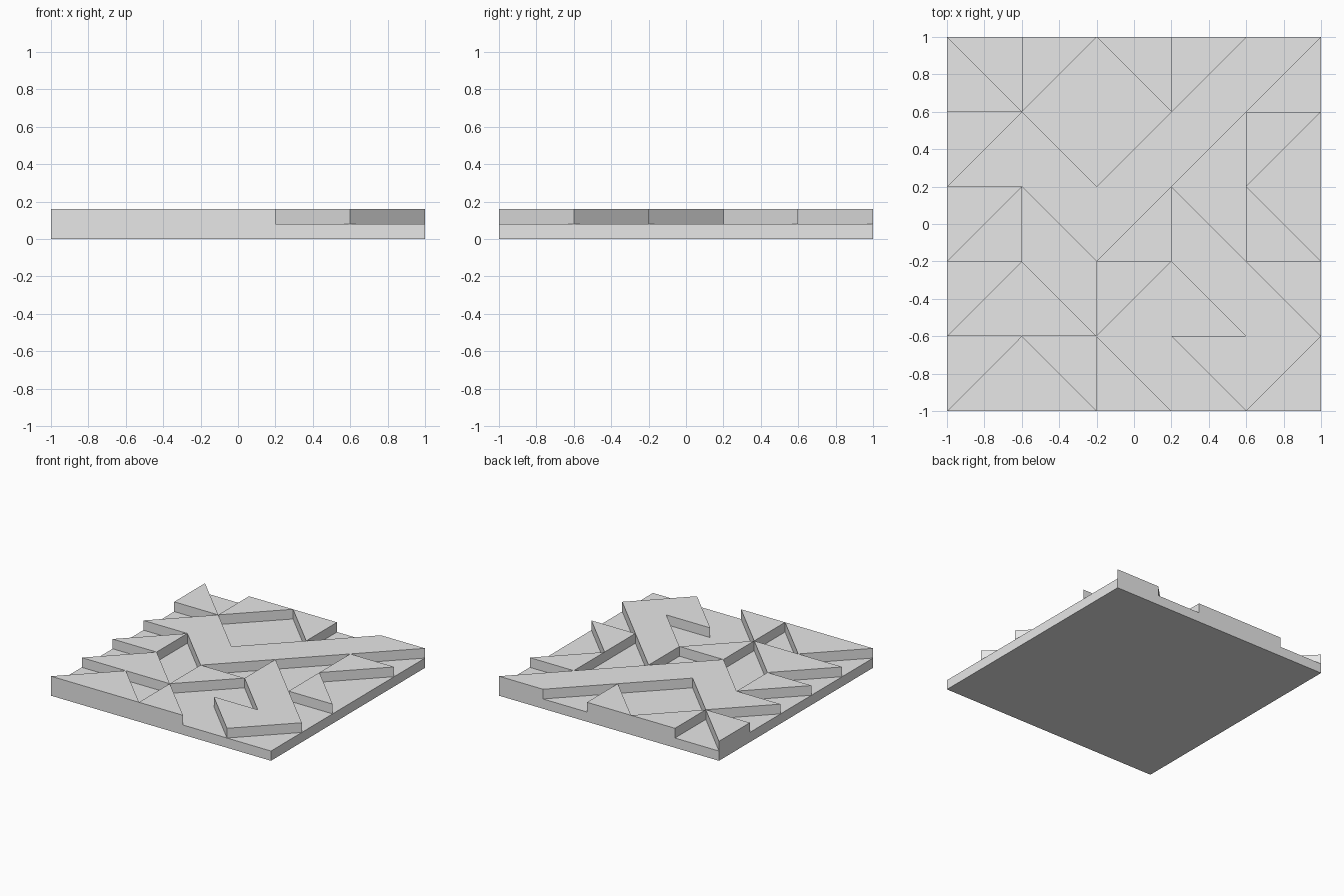
import bpy
import bmesh
import math

cube = bpy.data.objects.get("Cube")
if cube:
    bpy.data.objects.remove(cube, do_unlink=True)

# Raised corner of every square tile, back row first:
# a = back left, b = back right, c = front left, d = front right
PATTERN = ("cabda", "dcdaa", "dbacc", "dcabc", "dccba")
TILE = 0.4
STEP = 0.08
CORNERS = "acdb"  # counter-clockwise round a tile

grey = bpy.data.materials.new("light_grey")
grey.use_nodes = True
colour = (0.8, 0.8, 0.8, 1)
grey.diffuse_color = colour
grey.node_tree.nodes["Principled BSDF"].inputs["Base Color"].default_value = colour

bm = bmesh.new()
count = len(PATTERN)
grid = [[bm.verts.new((-1 + c * TILE, 1 - r * TILE, STEP))
         for c in range(count + 1)] for r in range(count + 1)]

# Split each tile on its diagonal into a raised and a sunken triangle
raised = []
for r, row in enumerate(PATTERN):
    for c, key in enumerate(row):
        ring = [grid[r][c], grid[r + 1][c], grid[r + 1][c + 1], grid[r][c + 1]]
        i = CORNERS.index(key)
        ring = ring[i:] + ring[:i]
        raised.append(bm.faces.new((ring[3], ring[0], ring[1])))
        bm.faces.new((ring[1], ring[2], ring[3]))

# Plate sides and underside
rim = [e for e in bm.edges if e.is_boundary]
skirt = bmesh.ops.extrude_edge_only(bm, edges=rim)["geom"]
for v in skirt:
    if isinstance(v, bmesh.types.BMVert):
        v.co.z = 0
bmesh.ops.contextual_create(bm, geom=[e for e in skirt if isinstance(e, bmesh.types.BMEdge)])

# Lift the raised triangles as one relief
lifted = bmesh.ops.extrude_face_region(bm, geom=raised)["geom"]
for v in lifted:
    if isinstance(v, bmesh.types.BMVert):
        v.co.z += STEP
bmesh.ops.delete(bm, geom=[f for f in raised if f.is_valid], context="FACES")

# Merge flat neighbours into clean panels
bmesh.ops.recalc_face_normals(bm, faces=bm.faces)
bmesh.ops.dissolve_limit(bm, angle_limit=math.radians(1), verts=bm.verts, edges=bm.edges)

mesh = bpy.data.meshes.new("relief_tile")
bm.to_mesh(mesh)
bm.free()
mesh.materials.append(grey)
tile = bpy.data.objects.new("relief_tile", mesh)
bpy.context.collection.objects.link(tile)
